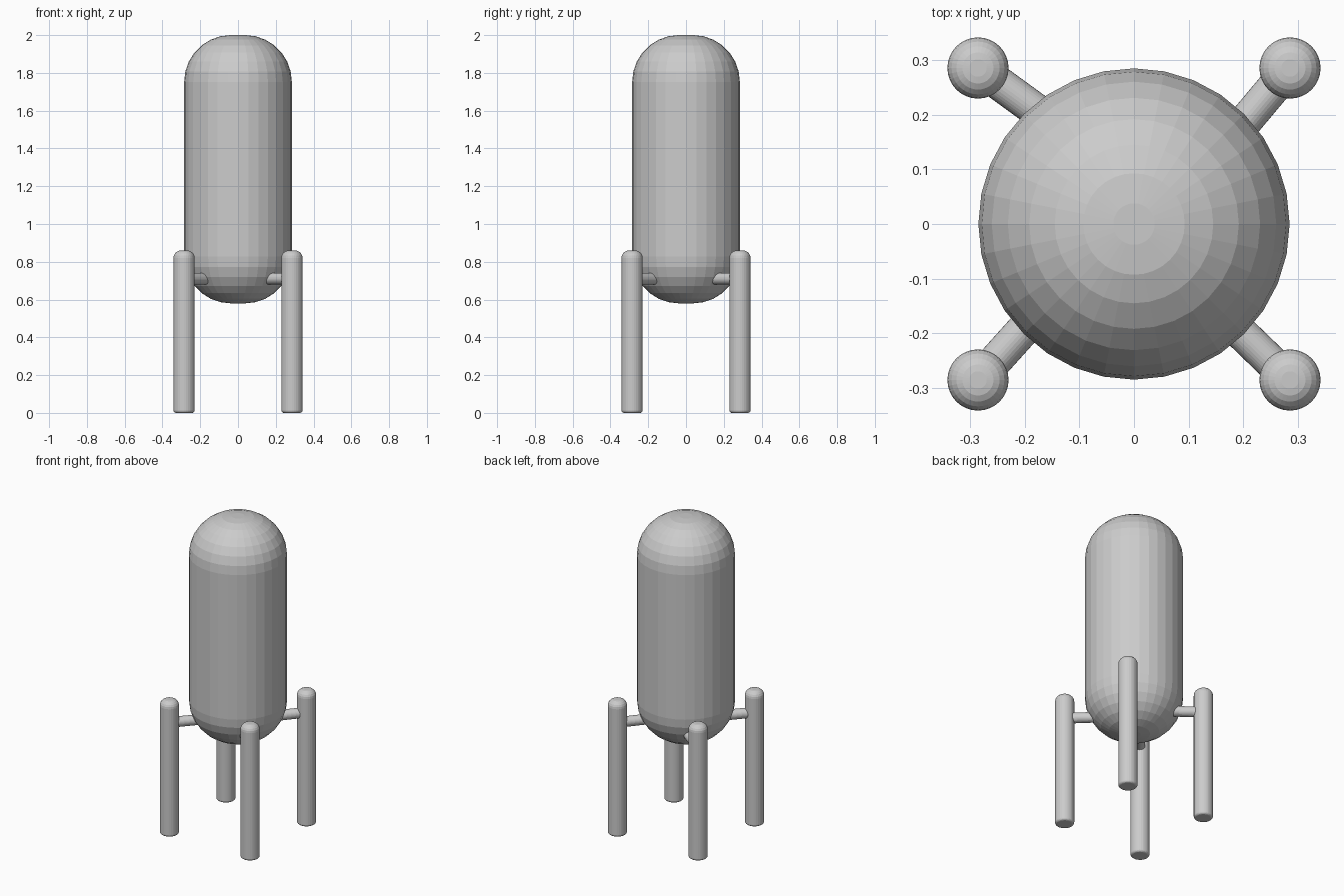
import bpy, bmesh, math
from mathutils import Matrix, Vector

if "Cube" in bpy.data.objects:
    bpy.data.objects.remove(bpy.data.objects["Cube"])

grey = bpy.data.materials.new("plain grey")
grey.diffuse_color = (0.6, 0.6, 0.6, 1)
grey.use_nodes = True
grey.node_tree.nodes["Principled BSDF"].inputs["Base Color"].default_value = grey.diffuse_color


def finish(name, bm):
    bmesh.ops.recalc_face_normals(bm, faces=bm.faces)
    mesh = bpy.data.meshes.new(name)
    bm.to_mesh(mesh)
    bm.free()
    mesh.materials.append(grey)
    obj = bpy.data.objects.new(name, mesh)
    bpy.context.collection.objects.link(obj)
    return obj


def rounded_cylinder(name, radius, z0, z1, bottom, top, steps, sides):
    """Upright cylinder whose ends have rounded edges of the given radii."""
    profile = []
    for i in range(steps + 1):
        a = math.pi / 2 * i / steps
        profile.append((radius - bottom + bottom * math.sin(a),
                        z0 + bottom - bottom * math.cos(a)))
    for i in range(steps + 1):
        a = math.pi / 2 * i / steps
        profile.append((radius - top + top * math.cos(a),
                        z1 - top + top * math.sin(a)))
    bm = bmesh.new()
    rings = [[bm.verts.new((r * math.cos(2 * math.pi * k / sides),
                            r * math.sin(2 * math.pi * k / sides), z))
              for k in range(sides)] for r, z in profile]
    for low, high in zip(rings, rings[1:]):
        for k in range(sides):
            n = (k + 1) % sides
            bm.faces.new((low[k], low[n], high[n], high[k]))
    bm.faces.new(rings[0][::-1])
    bm.faces.new(rings[-1])
    return finish(name, bm)


# Capsule tank
rounded_cylinder("tank", 0.285, 0.58, 2.0, 0.247, 0.247, 7, 32)

# Four legs, each with a horizontal strut into the tank (slightly off radial)
corners = [("back_right", 45, 5), ("back_left", 135, 9),
           ("front_left", 225, 3), ("front_right", 315, 1)]
for label, angle, skew in corners:
    a = math.radians(angle)
    centre = Vector((0.404 * math.cos(a), 0.404 * math.sin(a), 0))
    leg = rounded_cylinder(label + "_leg", 0.056, 0, 0.86, 0.014, 0.04, 5, 32)
    leg.location = centre

    d = math.radians(angle + 180 + skew)
    direction = Vector((math.cos(d), math.sin(d), 0))
    length = 0.25
    middle = centre + direction * length / 2 + Vector((0, 0, 0.71))
    bm = bmesh.new()
    bmesh.ops.create_cone(
        bm, cap_ends=True, segments=32, radius1=0.031, radius2=0.031, depth=length,
        matrix=Matrix.Translation(middle) @ direction.to_track_quat('Z', 'Y').to_matrix().to_4x4())
    finish(label + "_strut", bm)
